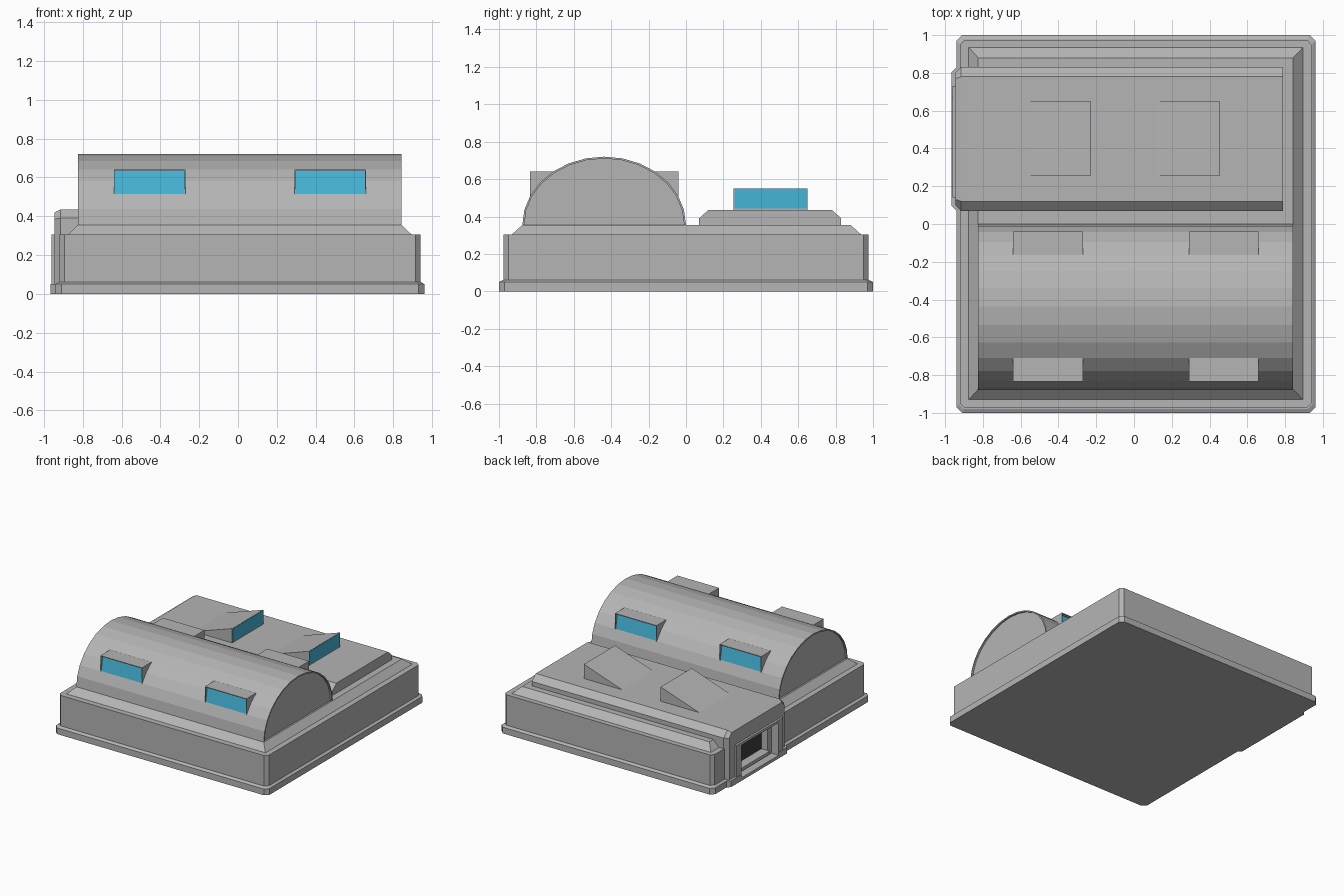
import bpy, bmesh, math

if "Cube" in bpy.data.objects:
    bpy.data.objects.remove(bpy.data.objects["Cube"])


def material(name, rgb):
    m = bpy.data.materials.new(name)
    m.diffuse_color = (*rgb, 1)
    m.use_nodes = True
    m.node_tree.nodes["Principled BSDF"].inputs["Base Color"].default_value = m.diffuse_color
    return m


GREY = material("concrete grey", (0.46, 0.46, 0.46))
BLUE = material("window blue", (0.06, 0.46, 0.68))
DARK = material("dark doorway", (0.04, 0.048, 0.036))


def loft(name, lower, upper, mat=GREY):
    """Solid between two matching rings of 3D points."""
    bm = bmesh.new()
    a = [bm.verts.new(p) for p in lower]
    b = [bm.verts.new(p) for p in upper]
    n = len(a)
    bm.faces.new(a[::-1])
    bm.faces.new(b)
    for i in range(n):
        j = (i + 1) % n
        bm.faces.new((a[i], a[j], b[j], b[i]))
    bmesh.ops.recalc_face_normals(bm, faces=bm.faces)
    me = bpy.data.meshes.new(name)
    bm.to_mesh(me)
    bm.free()
    me.materials.append(mat)
    ob = bpy.data.objects.new(name, me)
    bpy.context.collection.objects.link(ob)
    return ob


def prism_x(name, profile, x0, x1, mat=GREY):
    """(y, z) profile extruded along x."""
    return loft(name, [(x0, y, z) for y, z in profile],
                [(x1, y, z) for y, z in profile], mat)


def prism_y(name, profile, y0, y1, mat=GREY):
    """(x, z) profile extruded along y."""
    return loft(name, [(x, y0, z) for x, z in profile],
                [(x, y1, z) for x, z in profile], mat)


def ring(x0, x1, y0, y1, z, c):
    """Rectangle with corners cut by c."""
    if c == 0:
        return [(x0, y0, z), (x1, y0, z), (x1, y1, z), (x0, y1, z)]
    return [(x0 + c, y0, z), (x1 - c, y0, z), (x1, y0 + c, z), (x1, y1 - c, z),
            (x1 - c, y1, z), (x0 + c, y1, z), (x0, y1 - c, z), (x0, y0 + c, z)]


def block(name, x0, x1, y0, y1, z0, z1, c=0.0, mat=GREY):
    return loft(name, ring(x0, x1, y0, y1, z0, c), ring(x0, x1, y0, y1, z1, c), mat)


# Base: plinth with chamfered lip, walls, sloped roof edge
plinth = block("plinth", -0.94, 0.96, -1, 1, 0, 0.05, 0.03)
lip = loft("plinth_lip", ring(-0.94, 0.96, -1, 1, 0.05, 0.03),
           ring(-0.925, 0.945, -0.98, 0.98, 0.06, 0.025))
walls = block("walls", -0.92, 0.94, -0.975, 0.975, 0.05, 0.305, 0.025)
roof = loft("roof_deck", ring(-0.875, 0.895, -0.93, 0.935, 0.305, 0),
            ring(-0.825, 0.842, -0.875, 0.88, 0.355, 0))

# Barrel vault: thin shell with set-back end panels
CY, RY, RZ, Z0, SEG = -0.4375, 0.4375, 0.365, 0.355, 14


def arc(inset):
    return [(CY - (RY - inset) * math.cos(math.pi * i / SEG),
             Z0 + (RZ - inset) * math.sin(math.pi * i / SEG)) for i in range(SEG + 1)]


prism_x("vault_shell", arc(0) + arc(0.01)[::-1], -0.825, 0.842)
prism_x("vault_end_panels", arc(0.009), -0.812, 0.829)

# Vault dormers: hood, cheeks and tilted glass, on both sides of the vault
for x0, x1 in ((-0.64, -0.27), (0.29, 0.66)):
    for s, side in ((-1, "front"), (1, "rear")):
        def p(pts):
            return [(CY + s * d, z) for d, z in pts]
        cheek = p([(0.397, 0.50), (0.397, 0.64), (0.25, 0.64), (0.33, 0.50)])
        prism_x(side + "_dormer_hood",
                p([(0.397, 0.634), (0.397, 0.64), (0.25, 0.64), (0.25, 0.634)]), x0, x1)
        prism_x(side + "_dormer_cheek", cheek, x0, x0 + 0.005)
        prism_x(side + "_dormer_cheek", cheek, x1 - 0.005, x1)
        prism_x(side + "_dormer_glass",
                p([(0.394, 0.515), (0.372, 0.635), (0.365, 0.635), (0.387, 0.515)]),
                x0 + 0.004, x1 - 0.004, BLUE)

# Raised rear hall roof with chamfered long edges
prism_x("hall_roof", [(0.07, 0.35), (0.07, 0.39), (0.12, 0.435), (0.78, 0.435),
                      (0.83, 0.39), (0.83, 0.35)], -0.87, 0.79)

# Wedge skylights with glass on the tall side
for x0, x1 in ((-0.575, -0.23), (0.11, 0.452)):
    prism_y("skylight", [(x0, 0.434), (x1, 0.434), (x1, 0.55)], 0.255, 0.65)
    block("skylight_glass", x1 - 0.001, x1 + 0.003, 0.258, 0.647, 0.442, 0.548, mat=BLUE)

# Entrance porch: chamfered body, door surround and footing
porch = loft("porch", [(-0.945, y, z) for y, z in
                       ((0.10, 0), (0.10, 0.385), (0.13, 0.42), (0.77, 0.42), (0.80, 0.385), (0.80, 0))],
             [(-0.915, y, z) for y, z in
              ((0.07, 0), (0.07, 0.39), (0.12, 0.435), (0.78, 0.435), (0.83, 0.39), (0.83, 0))])
body = prism_x("porch_body", [(0.07, 0), (0.07, 0.39), (0.12, 0.435), (0.78, 0.435),
                              (0.83, 0.39), (0.83, 0)], -0.915, -0.80)
surround = block("door_surround", -0.962, -0.93, 0.14, 0.73, 0, 0.305)
footing = block("porch_footing", -0.965, -0.90, 0.07, 0.83, 0, 0.05, 0.025)

# Stepped door recess cut through the entrance parts
cutters = [block("outer_recess_cutter", -1.1, -0.90, 0.20, 0.67, 0.025, 0.285),
           block("inner_recess_cutter", -1.1, -0.84, 0.25, 0.62, 0.05, 0.265)]
for ob in (plinth, lip, walls, roof, porch, body, surround, footing):
    for c in cutters:
        mod = ob.modifiers.new("door_cut", 'BOOLEAN')
        mod.operation = 'DIFFERENCE'
        mod.solver = 'EXACT'
        mod.object = c
    bpy.context.view_layer.objects.active = ob
    for mod in list(ob.modifiers):
        bpy.ops.object.modifier_apply(modifier=mod.name)
for c in cutters:
    bpy.data.objects.remove(c, do_unlink=True)

# Dark door panel and door step
block("door_panel", -0.846, -0.838, 0.25, 0.62, 0.05, 0.265, mat=DARK)
block("door_step", -0.92, -0.84, 0.25, 0.62, 0.04, 0.065)
